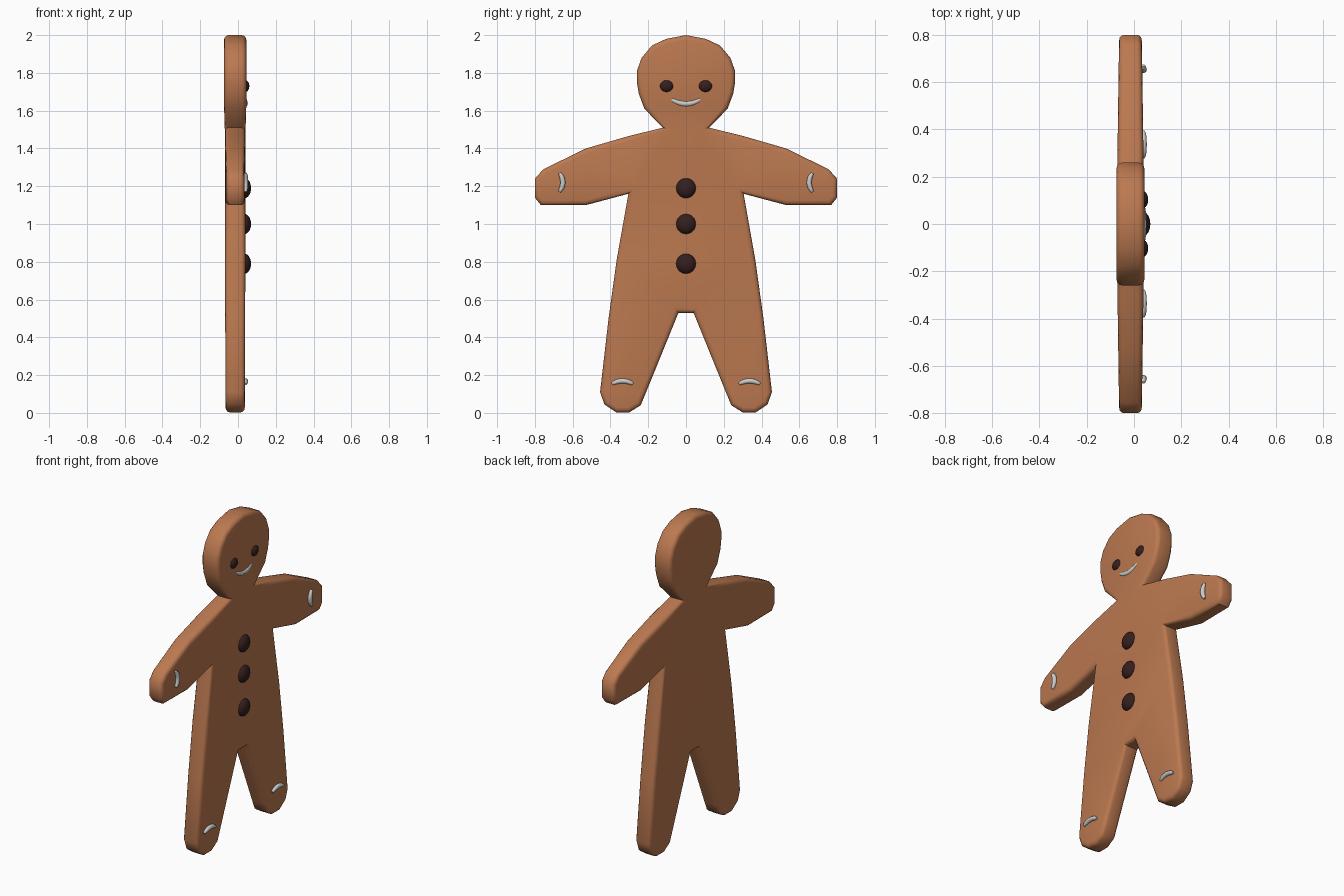
import bpy, bmesh, math

if "Cube" in bpy.data.objects:
    bpy.data.objects.remove(bpy.data.objects["Cube"])


def material(name, color):
    m = bpy.data.materials.new(name)
    m.diffuse_color = (*color, 1)
    m.use_nodes = True
    m.node_tree.nodes["Principled BSDF"].inputs["Base Color"].default_value = m.diffuse_color
    return m


dough = material("baked_dough", (0.50, 0.19, 0.08))
chocolate = material("dark_chocolate", (0.035, 0.014, 0.013))


def smooth(ob, angle=40):
    bpy.ops.object.select_all(action='DESELECT')
    bpy.context.view_layer.objects.active = ob
    ob.select_set(True)
    bpy.ops.object.shade_smooth_by_angle(angle=math.radians(angle))


# Biscuit body: half outline (y, z) mirrored, extruded along x, rounded rim
half = [(0.105, 1.98), (0.18, 1.945), (0.235, 1.88), (0.26, 1.81), (0.26, 1.75),
        (0.25, 1.69), (0.22, 1.61), (0.123, 1.51), (0.305, 1.465), (0.53, 1.40),
        (0.755, 1.29), (0.80, 1.24), (0.80, 1.14), (0.768, 1.10), (0.53, 1.10),
        (0.305, 1.16), (0.367, 0.81), (0.41, 0.50), (0.455, 0.11), (0.432, 0.045),
        (0.37, 0.003), (0.30, 0.003), (0.24, 0.04), (0.215, 0.10), (0.04, 0.53)]
outline = [(0, 2.0)] + half + [(-y, z) for y, z in reversed(half)]
MID, HALF = -0.015, 0.059


def thickness(y, z):
    # head is thickest, thinning toward hands and feet
    if z > 1.56:
        return 1.0
    if abs(y) > 0.31 and z > 1.05:
        return 0.93 - 0.12 * (abs(y) - 0.31) / 0.49
    return 0.93 - 0.07 * max(0, 1 - z)


bm = bmesh.new()
face = bm.faces.new([bm.verts.new((MID - HALF, y, z)) for y, z in outline])
res = bmesh.ops.extrude_face_region(bm, geom=[face])
bmesh.ops.translate(bm, vec=(2 * HALF, 0, 0),
                    verts=[v for v in res['geom'] if isinstance(v, bmesh.types.BMVert)])
if not face.is_valid or len(bm.faces) < len(outline) + 2:
    bm.faces.new([v for v in bm.verts][:len(outline)])
bmesh.ops.recalc_face_normals(bm, faces=bm.faces)
rim = [e for e in bm.edges if abs(e.verts[0].co.x - e.verts[1].co.x) < 1e-5]
bmesh.ops.bevel(bm, geom=rim, offset=0.025, segments=3, profile=0.5, affect='EDGES')
for v in bm.verts:
    v.co.x = MID + (v.co.x - MID) * thickness(v.co.y, v.co.z)
bmesh.ops.triangulate(bm, faces=[f for f in bm.faces if len(f.verts) > 4])
bmesh.ops.recalc_face_normals(bm, faces=bm.faces)
me = bpy.data.meshes.new("biscuit_body")
bm.to_mesh(me)
bm.free()
body = bpy.data.objects.new("biscuit_body", me)
bpy.context.collection.objects.link(body)
me.materials.append(dough)
smooth(body)


def dome(name, loc, size):
    bpy.ops.mesh.primitive_uv_sphere_add(segments=24, ring_count=12, location=loc)
    ob = bpy.context.object
    ob.name = name
    ob.scale = size
    ob.data.materials.append(chocolate)
    smooth(ob)


# Chest buttons and eyes
for i, z in enumerate((1.19, 1.0, 0.79)):
    dome(f"button_{i + 1}", (0.035, 0, z), (0.034, 0.053, 0.053))
for s in (-1, 1):
    dome("eye", (0.038, s * 0.103, 1.73), (0.022, 0.036, 0.032))


def icing(name, start, end, bulge, x, radius):
    # tapered parabolic tube between two (y, z) points, bulging by an offset
    cu = bpy.data.curves.new(name, 'CURVE')
    cu.dimensions = '3D'
    cu.bevel_depth = radius
    cu.bevel_resolution = 3
    cu.use_fill_caps = True
    n = 13
    sp = cu.splines.new('POLY')
    sp.points.add(n - 1)
    for i, p in enumerate(sp.points):
        t = i / (n - 1)
        k = 4 * t * (1 - t)
        y = start[0] + (end[0] - start[0]) * t + bulge[0] * k
        z = start[1] + (end[1] - start[1]) * t + bulge[1] * k
        p.co = (x, y, z, 1)
        p.radius = 0.45 + 0.55 * math.sqrt(k)
    ob = bpy.data.objects.new(name, cu)
    bpy.context.collection.objects.link(ob)
    bpy.ops.object.select_all(action='DESELECT')
    bpy.context.view_layer.objects.active = ob
    ob.select_set(True)
    bpy.ops.object.convert(target='MESH')
    smooth(bpy.context.object)


# Icing smile, cuffs and anklets
icing("smile", (-0.08, 1.663), (0.08, 1.663), (0, -0.027), 0.036, 0.016)
for s in (-1, 1):
    icing("hand_icing", (s * 0.67, 1.17), (s * 0.67, 1.27), (-s * 0.018, 0), 0.04, 0.014)
    icing("foot_icing", (s * 0.28, 0.153), (s * 0.392, 0.153), (0, 0.016), 0.04, 0.014)
